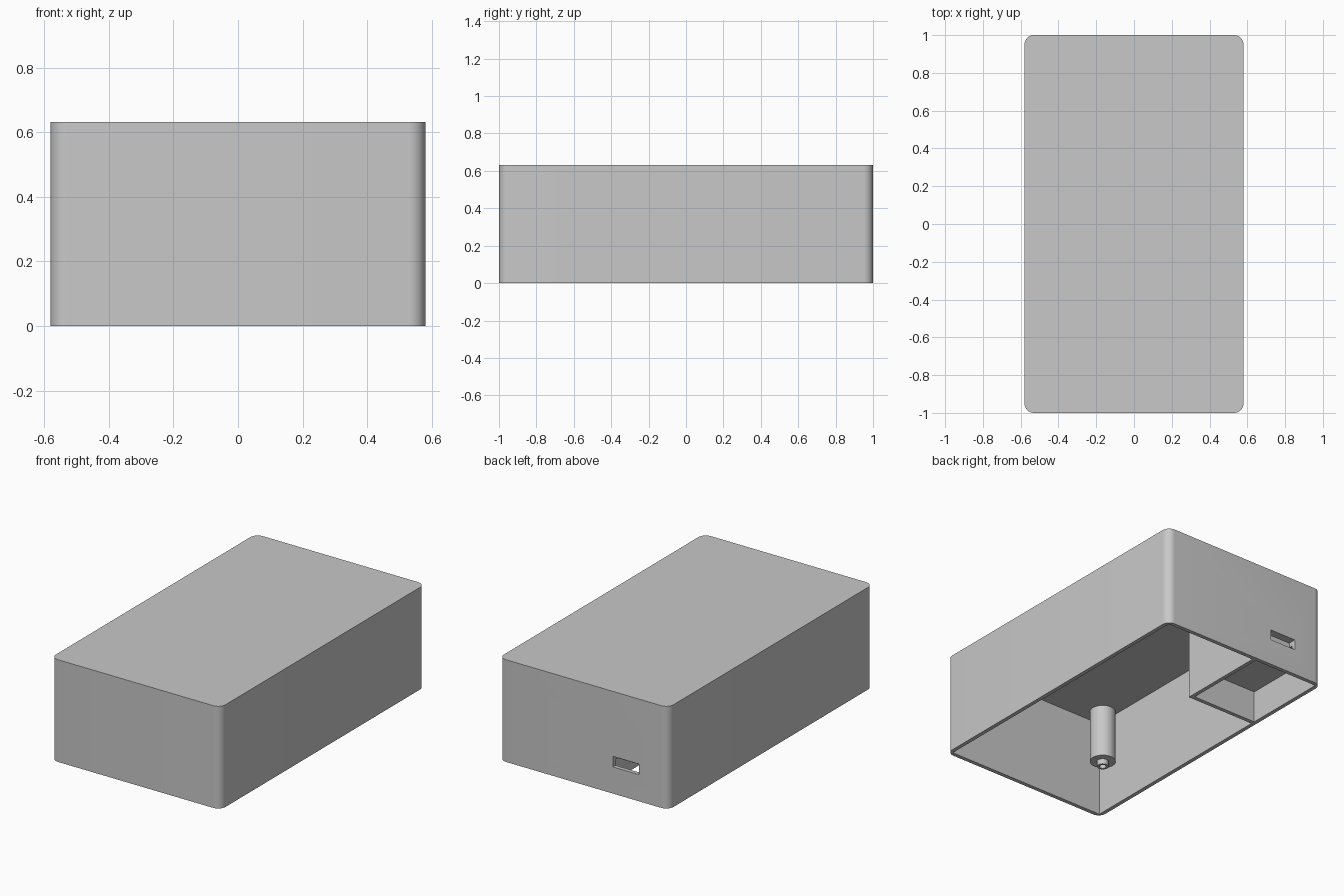
import bpy, bmesh, math

cube = bpy.data.objects.get("Cube")
if cube:
    bpy.data.objects.remove(cube, do_unlink=True)

# Overall sizes
HX, HY, TOP = 0.58, 1.0, 0.632
WALL, CEILING, RADIUS = 0.025, 0.605, 0.05
IX, IY = HX - WALL, HY - WALL

grey = bpy.data.materials.new("light_grey_plastic")
grey.use_nodes = True
colour = (0.58, 0.58, 0.58, 1)
grey.diffuse_color = colour
grey.node_tree.nodes["Principled BSDF"].inputs["Base Color"].default_value = colour


def make_object(name, bm):
    bmesh.ops.recalc_face_normals(bm, faces=bm.faces)
    mesh = bpy.data.meshes.new(name)
    bm.to_mesh(mesh)
    bm.free()
    obj = bpy.data.objects.new(name, mesh)
    bpy.context.collection.objects.link(obj)
    mesh.materials.append(grey)
    return obj


def prism(name, outline, z0, z1):
    """Upright prism over a closed outline."""
    bm = bmesh.new()
    base = bm.faces.new([bm.verts.new((x, y, z0)) for x, y in outline])
    side = bmesh.ops.extrude_face_region(bm, geom=[base])["geom"]
    verts = [v for v in side if isinstance(v, bmesh.types.BMVert)]
    bmesh.ops.translate(bm, verts=verts, vec=(0, 0, z1 - z0))
    return make_object(name, bm)


def rectangle(x0, x1, y0, y1):
    return [(x0, y0), (x1, y0), (x1, y1), (x0, y1)]


def rounded_rectangle(hx, hy, r, steps=10):
    points = []
    corners = [(1, 1), (-1, 1), (-1, -1), (1, -1)]
    for quarter, (sx, sy) in enumerate(corners):
        for i in range(steps + 1):
            a = math.pi / 2 * (quarter + i / steps)
            points.append((sx * (hx - r) + r * math.cos(a),
                           sy * (hy - r) + r * math.sin(a)))
    return points


def activate(obj):
    bpy.ops.object.select_all(action='DESELECT')
    obj.select_set(True)
    bpy.context.view_layer.objects.active = obj


def cut(obj, cutter):
    mod = obj.modifiers.new("cut", 'BOOLEAN')
    mod.operation = 'DIFFERENCE'
    mod.solver = 'EXACT'
    mod.object = cutter
    activate(obj)
    bpy.ops.object.modifier_apply(modifier=mod.name)
    bpy.data.objects.remove(cutter, do_unlink=True)


def smooth(obj):
    activate(obj)
    bpy.ops.object.shade_smooth_by_angle(angle=math.radians(30))


# Case: rounded block, open underneath
case = prism("case_shell", rounded_rectangle(HX, HY, RADIUS), 0, TOP)

# Main cavity, L-shaped around the corner block
BX, BY = -0.08, 0.40
cavity = [(-IX, -IY), (IX, -IY), (IX, IY), (BX, IY), (BX, BY), (-IX, BY)]
cut(case, prism("cavity_cutter", cavity, -0.1, CEILING))

# Shallow compartment in the corner block
pocket = rectangle(-IX, BX - WALL, BY + WALL, IY)
cut(case, prism("compartment_cutter", pocket, -0.1, 0.2))

# Port slot through the back wall
cut(case, prism("port_cutter", rectangle(-0.38, -0.2, HY - 0.05, HY + 0.1), 0.165, 0.23))
smooth(case)


# Mounting posts with hollow pegs at their tips
def post(name, x, y):
    profile = [(0.075, CEILING + 0.01), (0.075, 0.272), (0.033, 0.272),
               (0.033, 0.238), (0.02, 0.238), (0.02, 0.3), (0, 0.3)]
    bm = bmesh.new()
    verts = [bm.verts.new((r, 0, z)) for r, z in profile]
    edges = [bm.edges.new(pair) for pair in zip(verts, verts[1:])]
    bmesh.ops.spin(bm, geom=verts + edges, cent=(0, 0, 0), axis=(0, 0, 1),
                   angle=math.tau, steps=40)
    bmesh.ops.remove_doubles(bm, verts=bm.verts, dist=0.0005)
    rim = [e for e in bm.edges if e.is_boundary]
    bmesh.ops.holes_fill(bm, edges=rim, sides=0)
    obj = make_object(name, bm)
    obj.location = (x, y, 0)
    smooth(obj)


for side, sign in (("left", 1), ("right", -1)):
    post(side + "_mounting_post", sign * 0.48, -0.855)
